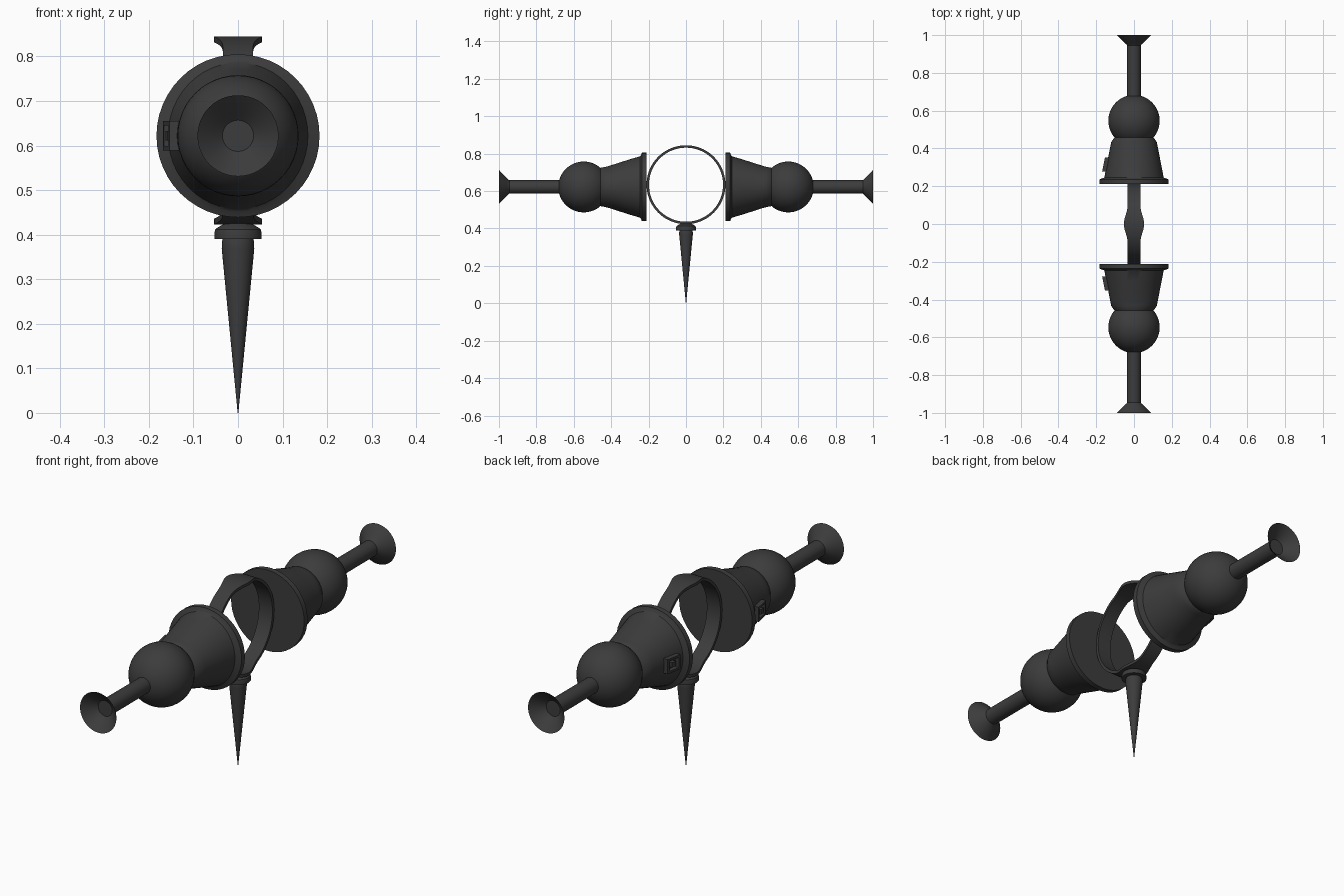
import bpy, bmesh, math
from mathutils import Vector

if "Cube" in bpy.data.objects:
    bpy.data.objects.remove(bpy.data.objects["Cube"])

AXIS_Z = 0.622   # height of the horn axis
RING_Z = 0.634   # height of the ring centre

dark = bpy.data.materials.new("dark_grey")
dark.diffuse_color = (0.045, 0.045, 0.045, 1)
dark.use_nodes = True
dark.node_tree.nodes["Principled BSDF"].inputs["Base Color"].default_value = dark.diffuse_color


def finish(name, bm, angle=35):
    bmesh.ops.recalc_face_normals(bm, faces=bm.faces)
    me = bpy.data.meshes.new(name)
    bm.to_mesh(me)
    bm.free()
    me.materials.append(dark)
    ob = bpy.data.objects.new(name, me)
    bpy.context.collection.objects.link(ob)
    bpy.ops.object.select_all(action='DESELECT')
    ob.select_set(True)
    bpy.context.view_layer.objects.active = ob
    bpy.ops.object.shade_smooth_by_angle(angle=math.radians(angle))
    return ob


def lathe(name, profile, place, seg=48):
    """Loft rings (t, ra, rb) along an axis; place maps (t, a, b) to a point."""
    bm = bmesh.new()
    rings = []
    for t, ra, rb in profile:
        rings.append([bm.verts.new(place(t, ra * math.cos(2 * math.pi * i / seg),
                                         rb * math.sin(2 * math.pi * i / seg)))
                      for i in range(seg)])
    for r0, r1 in zip(rings, rings[1:]):
        for i in range(seg):
            j = (i + 1) % seg
            bm.faces.new((r0[i], r0[j], r1[j], r1[i]))
    bm.faces.new(rings[0])
    bm.faces.new(rings[-1])
    return finish(name, bm)


def upright(t, a, b):
    return (a, b, t)


def build_horn(label, s):
    def along(t, a, b):
        return (a, s * t, AXIS_Z + b)

    # bell: wide rim, then a cone slightly flattened at the waist
    lathe(label + "_bell", [
        (0.212, 0.178, 0.178), (0.212, 0.183, 0.183), (0.236, 0.183, 0.183),
        (0.241, 0.170, 0.170), (0.246, 0.157, 0.164), (0.30, 0.147, 0.148),
        (0.36, 0.135, 0.129), (0.41, 0.125, 0.113), (0.432, 0.121, 0.107),
        (0.455, 0.106, 0.103), (0.47, 0.09, 0.09)], along)

    # round bulb
    bulb = [(0.547 - 0.136 * math.cos(math.pi * k / 24),
             0.136 * math.sin(math.pi * k / 24)) for k in range(1, 24)]
    lathe(label + "_bulb", [(y, r, r) for y, r in bulb], along)

    # stem with flared hollow mouthpiece
    stem = [(0.62, 0.036), (0.945, 0.036), (0.952, 0.041), (0.962, 0.053),
            (0.978, 0.068), (1.0, 0.091), (0.985, 0.074), (0.968, 0.055),
            (0.956, 0.042), (0.95, 0.035)]
    lathe(label + "_stem", [(y, r, r) for y, r in stem], along)

    # small square clasp: frame of four bars and a centre stud
    bm = bmesh.new()
    for y, z, w, h in [(0.284, 0, 0.01, 0.066), (0.346, 0, 0.01, 0.066),
                       (0.315, 0.028, 0.07, 0.01), (0.315, -0.028, 0.07, 0.01),
                       (0.315, 0, 0.022, 0.022)]:
        box = bmesh.ops.create_cube(bm, size=1)["verts"]
        for v in box:
            yy = y + v.co.y * w
            v.co = Vector((-0.150 + v.co.x * 0.022 + (yy - 0.315) * 0.2,
                           s * yy, AXIS_Z + z + v.co.z * h))
    finish(label + "_clasp", bm)


build_horn("front", -1)
build_horn("back", 1)

# thin ring standing in the yz plane, widening at its top and bottom
bm = bmesh.new()
N = 96
sections = []
for i in range(N):
    a = 2 * math.pi * i / N
    k = max(0.0, 1 - abs(0.211 * math.cos(a)) / 0.095)
    half = 0.034 + 0.020 * (k * k * (3 - 2 * k))
    sections.append([bm.verts.new((x, r * math.cos(a), RING_Z + r * math.sin(a)))
                     for x, r in ((-half, 0.211), (half, 0.211),
                                  (half, 0.198), (-half, 0.198))])
for i in range(N):
    s0, s1 = sections[i], sections[(i + 1) % N]
    for j in range(4):
        bm.faces.new((s0[j], s0[(j + 1) % 4], s1[(j + 1) % 4], s1[j]))
finish("ring", bm)

# collar under the ring
collar = [(0.436, 0.026), (0.425, 0.030), (0.416, 0.046), (0.412, 0.051),
          (0.404, 0.053), (0.390, 0.053), (0.390, 0.03)]
lathe("collar", [(z, r, r) for z, r in collar], upright)

# pointed spike
spike = [(0.395, 0.033), (0.385, 0.036), (0.368, 0.0365), (0.0, 0.0008)]
lathe("spike", [(z, r, r) for z, r in spike], upright, 32)
